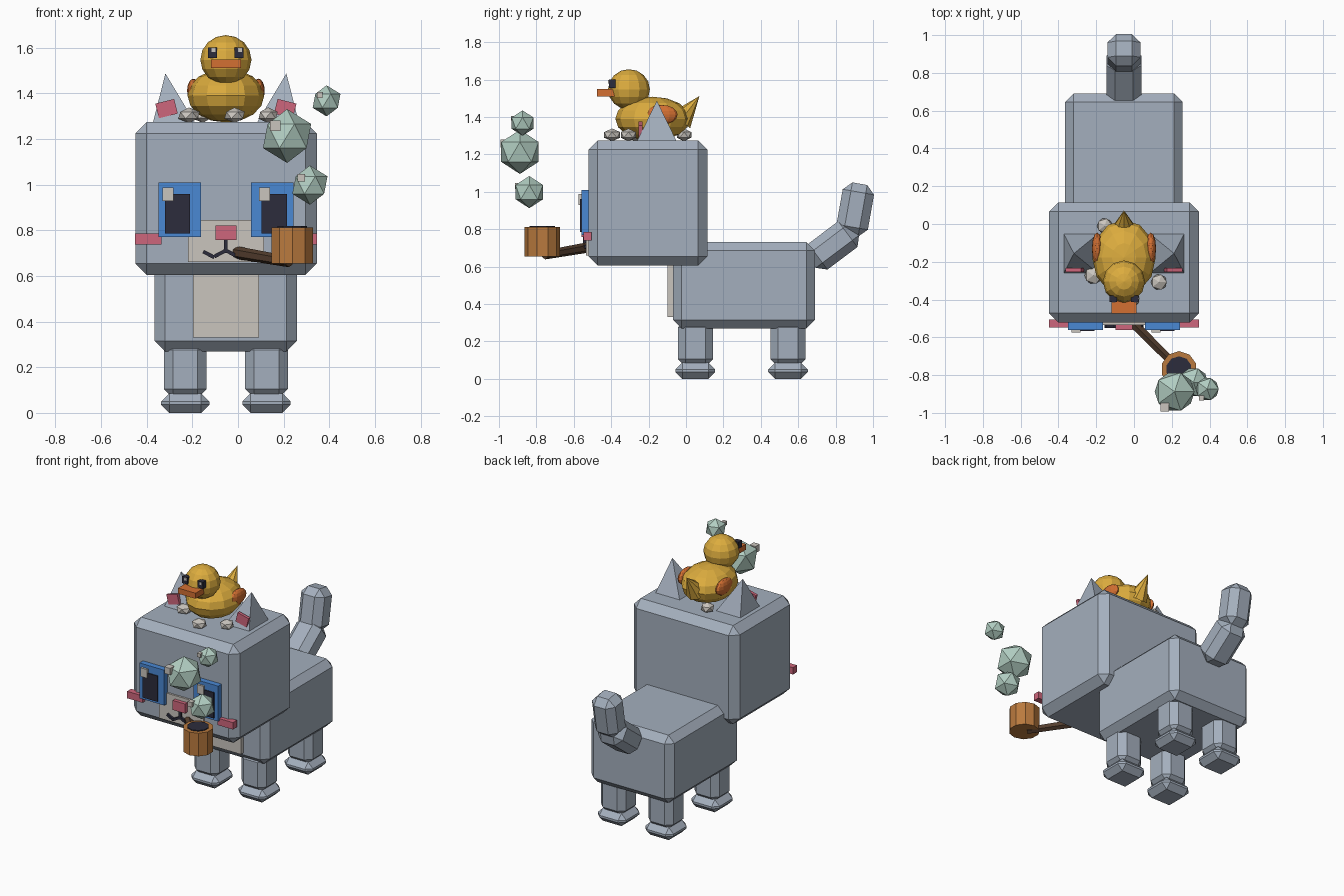
import bpy, bmesh, math
from mathutils import Matrix, Vector

if "Cube" in bpy.data.objects:
    bpy.data.objects.remove(bpy.data.objects["Cube"])

CX = -0.053  # centre line of the cat


def material(name, r, g, b):
    lin = [(c / 255 / 12.92) if c < 10 else ((c / 255 + 0.055) / 1.055) ** 2.4 for c in (r, g, b)]
    m = bpy.data.materials.new(name)
    m.diffuse_color = (*lin, 1)
    m.use_nodes = True
    m.node_tree.nodes["Principled BSDF"].inputs["Base Color"].default_value = m.diffuse_color
    return m


GREY = material("grey fur", 164, 175, 189)
CREAM = material("cream", 202, 197, 190)
BLUE = material("blue", 74, 136, 212)
DARK = material("near black", 44, 44, 60)
PINK = material("pink", 206, 102, 124)
WOOD = material("pipe wood", 186, 122, 62)
STEM = material("dark brown", 84, 62, 46)
YELLOW = material("yellow", 220, 172, 62)
ORANGE = material("orange", 212, 112, 50)
SMOKE = material("pale green smoke", 178, 206, 194)


def finish(bm, name, mat, matrix=Matrix()):
    bm.transform(matrix)
    bmesh.ops.recalc_face_normals(bm, faces=bm.faces[:])
    me = bpy.data.meshes.new(name)
    bm.to_mesh(me)
    bm.free()
    me.materials.append(mat)
    ob = bpy.data.objects.new(name, me)
    bpy.context.collection.objects.link(ob)
    return ob


def box(name, mat, loc, size, bevel=0, axis='X', angle=0):
    bm = bmesh.new()
    bmesh.ops.create_cube(bm, size=1, matrix=Matrix.Diagonal((*size, 1)))
    if bevel:
        bmesh.ops.bevel(bm, geom=bm.edges[:], offset=bevel, segments=1, affect='EDGES')
    return finish(bm, name, mat, Matrix.Translation(loc) @ Matrix.Rotation(math.radians(angle), 4, axis))


def span(name, mat, x, y, z, bevel=0):
    """Box given by its limits on each axis."""
    lims = (x, y, z)
    return box(name, mat, [(a + b) / 2 for a, b in lims], [b - a for a, b in lims], bevel)


def ball(name, mat, loc, radii, ico=False):
    bm = bmesh.new()
    if ico:
        bmesh.ops.create_icosphere(bm, subdivisions=1, radius=1)
    else:
        bmesh.ops.create_uvsphere(bm, u_segments=12, v_segments=8, radius=1)
    return finish(bm, name, mat, Matrix.Translation(loc) @ Matrix.Diagonal((*radii, 1)))


def cone(name, mat, a, b, r1, r2, sides):
    a, b = Vector(a), Vector(b)
    bm = bmesh.new()
    bmesh.ops.create_cone(bm, cap_ends=True, segments=sides, radius1=r1, radius2=r2, depth=(b - a).length)
    if r2 == 0:
        bmesh.ops.remove_doubles(bm, verts=bm.verts[:], dist=1e-5)
    rot = (b - a).to_track_quat('Z', 'Y').to_matrix().to_4x4()
    return finish(bm, name, mat, Matrix.Translation((a + b) / 2) @ rot)


# Cat: head, body, chest patch
span("head", GREY, (-0.45, 0.345), (-0.522, 0.115), (0.605, 1.275), 0.05)
span("body", GREY, (-0.365, 0.258), (-0.07, 0.69), (0.27, 0.73), 0.045)
span("chest_patch", CREAM, (-0.198, 0.092), (-0.10, -0.05), (0.33, 0.64))

# Legs and paws
for end, y in (("front", 0.05), ("back", 0.545)):
    for s in (-1, 1):
        x = CX + s * 0.178
        box(end + "_leg", GREY, (x, y, 0.19), (0.188, 0.188, 0.25), 0.04)
        box(end + "_paw", GREY, (x, y, 0.043), (0.212, 0.212, 0.086), 0.036)

# Tail in two segments
box("tail_base", GREY, (CX, 0.785, 0.713), (0.187, 0.29, 0.172), 0.045, 'X', 37)
box("tail_tip", GREY, (CX, 0.905, 0.905), (0.175, 0.17, 0.28), 0.045, 'X', -10)

for s in (-1, 1):
    # Ears: leaning four-sided pyramids with pink plates
    bm = bmesh.new()
    base = [bm.verts.new((CX + s * x, y, 1.27)) for x, y in
            ((0.135, -0.262), (0.32, -0.262), (0.32, -0.05), (0.135, -0.05))]
    tip = bm.verts.new((CX + s * 0.265, -0.156, 1.487))
    bm.faces.new(base)
    for i in range(4):
        bm.faces.new((base[i], base[(i + 1) % 4], tip))
    finish(bm, "ear", GREY)
    box("inner_ear", PINK, (CX + s * 0.26, -0.243, 1.333), (0.085, 0.02, 0.066), 0, 'Y', s * 14)

    # Eyes and cheeks
    x = CX + s * 0.203
    span("eye_blue", BLUE, (x - 0.093, x + 0.093), (-0.56, -0.51), (0.77, 1.01))
    p = CX + s * 0.212
    span("eye_pupil", DARK, (p - 0.055, p + 0.055), (-0.567, -0.55), (0.785, 0.96))
    span("eye_glint", CREAM, (p - 0.066, p - 0.018), (-0.574, -0.55), (0.928, 0.987))
    c = CX + s * 0.34
    span("cheek", PINK, (c - 0.058, c + 0.058), (-0.548, -0.505), (0.738, 0.785))

    # Mouth branches
    box("mouth_branch", DARK, (CX + s * 0.026, -0.54, 0.698), (0.055, 0.02, 0.016), 0, 'Y', s * 28)
    box("mouth_corner", DARK, (CX + s * 0.075, -0.54, 0.694), (0.055, 0.02, 0.016), 0, 'Y', -s * 28)

# Muzzle, nose, mouth stem
span("muzzle", CREAM, (-0.22, 0.114), (-0.535, -0.51), (0.66, 0.845))
span("nose", PINK, (CX - 0.046, CX + 0.046), (-0.56, -0.52), (0.757, 0.822))
span("mouth_line", DARK, (CX - 0.008, CX + 0.008), (-0.55, -0.53), (0.7, 0.76))

# Pipe
cone("pipe_stem", STEM, (-0.005, -0.525, 0.702), (0.225, -0.755, 0.662), 0.028, 0.024, 6)
cone("pipe_bowl", WOOD, (0.238, -0.768, 0.655), (0.238, -0.768, 0.812), 0.095, 0.095, 10)
cone("pipe_filling", DARK, (0.238, -0.768, 0.80), (0.238, -0.768, 0.818), 0.068, 0.068, 10)

# Smoke puffs with small glints
for x, y, z, r in ((0.215, -0.888, 1.213, 0.118), (0.388, -0.874, 1.367, 0.068), (0.315, -0.838, 0.998, 0.086)):
    ball("smoke_puff", SMOKE, (x, y, z), (r, r, r), True)
    g = r * 0.38
    box("smoke_glint", CREAM, (x - r * 0.44, y - r * 0.70, z + r * 0.38), (g, g, g))

# Duck sitting on the head
ball("duck_body", YELLOW, (CX, -0.178, 1.39), (0.168, 0.2, 0.118))
ball("duck_head", YELLOW, (CX, -0.305, 1.547), (0.112, 0.112, 0.108))
cone("duck_tail", YELLOW, (CX, -0.03, 1.38), (CX, 0.072, 1.512), 0.066, 0, 8)
span("duck_beak", ORANGE, (CX - 0.066, CX + 0.066), (-0.475, -0.37), (1.51, 1.548))
for s in (-1, 1):
    ball("duck_wing", ORANGE, (CX + s * 0.142, -0.13, 1.412), (0.028, 0.085, 0.052))
    x = CX + s * 0.058
    box("duck_eye", DARK, (x, -0.395, 1.578), (0.04, 0.034, 0.046))
    box("duck_eye_glint", CREAM, (x + 0.004, -0.411, 1.589), (0.018, 0.01, 0.018))

# Pebbles round the duck
for x, y, r in ((-0.215, -0.272, 0.052), (-0.015, -0.395, 0.05), (0.132, -0.308, 0.047), (-0.155, -0.01, 0.045)):
    ball("pebble", CREAM, (x, y, 1.304), (r, r, 0.034), True)
